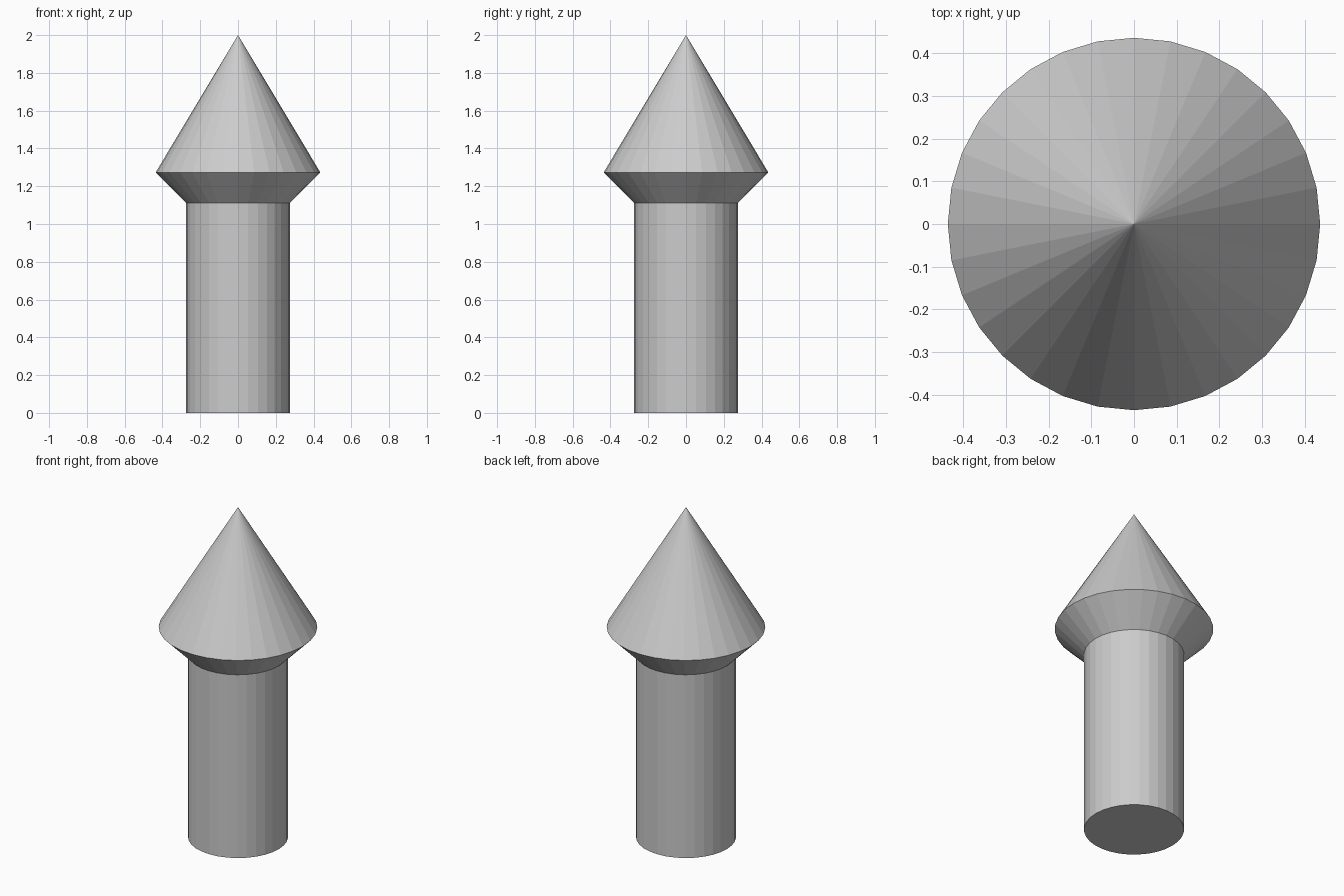
import bpy
import bmesh
from math import cos, sin, tau

if "Cube" in bpy.data.objects:
    bpy.data.objects.remove(bpy.data.objects["Cube"])

SIDES = 32


def lathe(name, rings, tip=None):
    """Stack flat-shaded rings of (radius, z), closed by a base cap and a tip or top cap."""
    bm = bmesh.new()
    loops = [[bm.verts.new((r * cos(tau * i / SIDES), r * sin(tau * i / SIDES), z))
              for i in range(SIDES)] for r, z in rings]
    bm.faces.new(loops[0][::-1])
    for low, high in zip(loops, loops[1:]):
        for i in range(SIDES):
            j = (i + 1) % SIDES
            bm.faces.new((low[i], low[j], high[j], high[i]))
    if tip is None:
        bm.faces.new(loops[-1])
    else:
        apex = bm.verts.new((0, 0, tip))
        for i in range(SIDES):
            bm.faces.new((loops[-1][i], loops[-1][(i + 1) % SIDES], apex))
    mesh = bpy.data.meshes.new(name)
    bm.to_mesh(mesh)
    bm.free()
    obj = bpy.data.objects.new(name, mesh)
    bpy.context.collection.objects.link(obj)
    return obj


# Straight round shaft
lathe("shaft", [(0.275, 0), (0.275, 1.111)])

# Flared collar rising into the pointed cone
lathe("pointed_head", [(0.275, 1.111), (0.436, 1.273)], tip=2.0)
